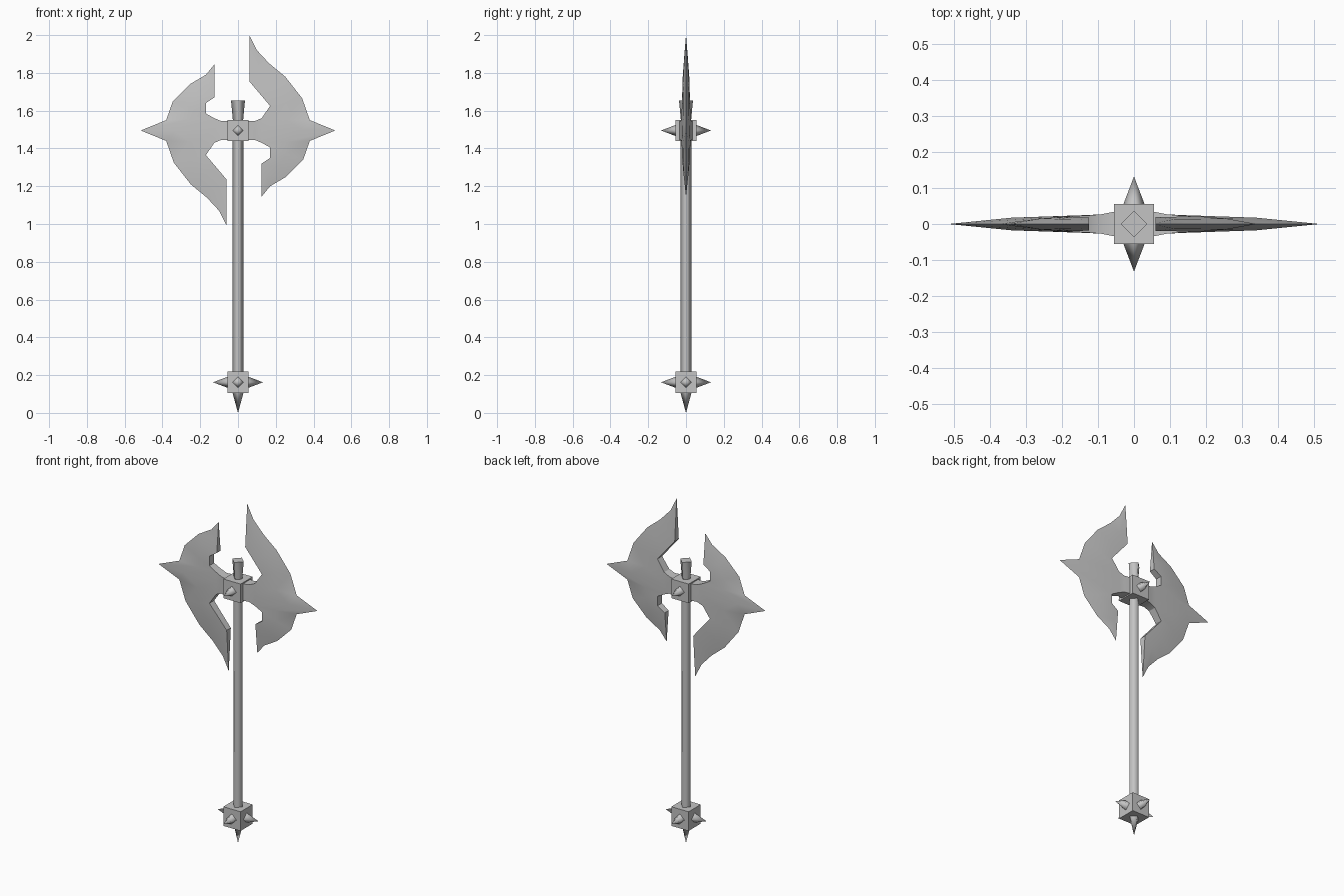
import bpy, bmesh, math
from mathutils import Vector, Matrix

if "Cube" in bpy.data.objects:
    bpy.data.objects.remove(bpy.data.objects["Cube"], do_unlink=True)

steel = bpy.data.materials.new("grey steel")
steel.use_nodes = True
GREY = (0.55, 0.55, 0.55, 1)
steel.diffuse_color = GREY
steel.node_tree.nodes["Principled BSDF"].inputs["Base Color"].default_value = GREY

HEAD, POMMEL, HALF = 1.495, 0.162, 0.056


def add_object(name, bm):
    bmesh.ops.recalc_face_normals(bm, faces=bm.faces)
    mesh = bpy.data.meshes.new(name)
    bm.to_mesh(mesh)
    bm.free()
    mesh.materials.append(steel)
    obj = bpy.data.objects.new(name, mesh)
    bpy.context.collection.objects.link(obj)
    return obj


def block(name, z):
    bm = bmesh.new()
    bmesh.ops.create_cube(bm, size=2 * HALF, matrix=Matrix.Translation((0, 0, z)))
    add_object(name, bm)


def diamond_shaft(name, rings):
    # Four-cornered shaft, smooth around its sides with crisp caps
    bm = bmesh.new()
    loops = [[bm.verts.new((r * math.cos(k * math.pi / 2), r * math.sin(k * math.pi / 2), z))
              for k in range(4)] for z, r in rings]
    for low, high in zip(loops, loops[1:]):
        for k in range(4):
            n = (k + 1) % 4
            bm.faces.new((low[k], low[n], high[n], high[k])).smooth = True
    for loop in (loops[0], loops[-1]):
        for edge in bm.faces.new(loop).edges:
            edge.smooth = False
    add_object(name, bm)


def spike(name, z, direction, length=0.076):
    # Four-sided point standing on a block face
    d = Vector(direction)
    bm = bmesh.new()
    bmesh.ops.create_cone(bm, cap_ends=False, segments=4, radius1=0.029, radius2=0, depth=length)
    bmesh.ops.remove_doubles(bm, verts=bm.verts, dist=0.0001)
    turn = d.to_track_quat('Z', 'Y').to_matrix().to_4x4()
    place = Matrix.Translation(Vector((0, 0, z)) + d * (HALF + length / 2))
    bm.transform(place @ turn)
    for face in bm.faces:
        face.smooth = True
    add_object(name, bm)


# Blade: sharp cutting edge and thick inner edge, as (x, z)
outer = [(.06, 2.0), (.10, 1.92), (.165, 1.85), (.25, 1.78), (.34, 1.665), (.38, 1.55),
         (.515, HEAD), (.38, 1.44), (.345, 1.34), (.255, 1.25), (.17, 1.20), (.125, 1.145)]
inner = [(.06, 2.0), (.06, 1.88), (.06, 1.755), (.115, 1.69), (.17, 1.625), (.125, 1.56),
         (.125, HEAD), (.125, 1.43), (.17, 1.405), (.17, 1.35), (.125, 1.32), (.125, 1.145)]
thick = [0, .01, .019, .02, .022, .024, .025, .024, .022, .02, .018, 0]


def blade(name, side):
    rows = []
    for i, (o, n, t) in enumerate(zip(outer, inner, thick)):
        mid = ((o[0] + n[0]) / 2, (o[1] + n[1]) / 2)
        if i == 6:
            mid = (.34, HEAD)
        row = [(*o, 0), (*mid, t * .7), (*n, t)]
        if i in (5, 6, 7):
            # Neck flaring into the head block
            rise = (6 - i) * .05
            row += [(.09, HEAD + rise, .027), (.055, HEAD + rise * .98, .034),
                    (.02, HEAD + rise * .98, .034)]
        rows.append(row)

    bm = bmesh.new()
    verts = {}

    def vert(p, s):
        co = (side * p[0], s * p[2], HEAD + side * (p[1] - HEAD))
        key = tuple(round(c, 4) + 0.0 for c in co)
        if key not in verts:
            verts[key] = bm.verts.new(co)
        return verts[key]

    def face(corners):
        corners = list(dict.fromkeys(corners))
        if len(corners) > 2:
            bm.faces.new(corners)

    edges = {}
    for a, b in zip(rows, rows[1:]):
        for j in range(min(len(a), len(b)) - 1):
            quad = list(dict.fromkeys((a[j], a[j + 1], b[j + 1], b[j])))
            for s in (-1, 1):
                face([vert(p, s) for p in quad])
            for p, q in zip(quad, quad[1:] + quad[:1]):
                key = frozenset((p, q))
                edges[key] = edges.get(key, 0) + 1
    # Walls close the inner edge
    for key, uses in edges.items():
        p, q = key
        if uses == 1 and (p[2] or q[2]):
            face([vert(p, -1), vert(q, -1), vert(q, 1), vert(p, 1)])
    obj = add_object(name, bm)
    bpy.ops.object.select_all(action='DESELECT')
    obj.select_set(True)
    bpy.context.view_layer.objects.active = obj
    bpy.ops.object.shade_smooth_by_angle(angle=math.radians(30))


blade("left_blade", 1)
blade("right_blade", -1)

# Handle and its flared top
diamond_shaft("handle", [(POMMEL, .03), (HEAD, .03)])
diamond_shaft("handle_top", [(HEAD, .022), (1.655, .037)])

# Blocks and spikes
block("head_block", HEAD)
block("pommel_block", POMMEL)
for label, y in (("front", -1), ("back", 1)):
    spike("head_spike_" + label, HEAD, (0, y, 0))
    spike("pommel_spike_" + label, POMMEL, (0, y, 0))
for label, x in (("left", 1), ("right", -1)):
    spike("pommel_spike_" + label, POMMEL, (x, 0, 0))
spike("pommel_spike_bottom", POMMEL, (0, 0, -1), POMMEL - HALF)
